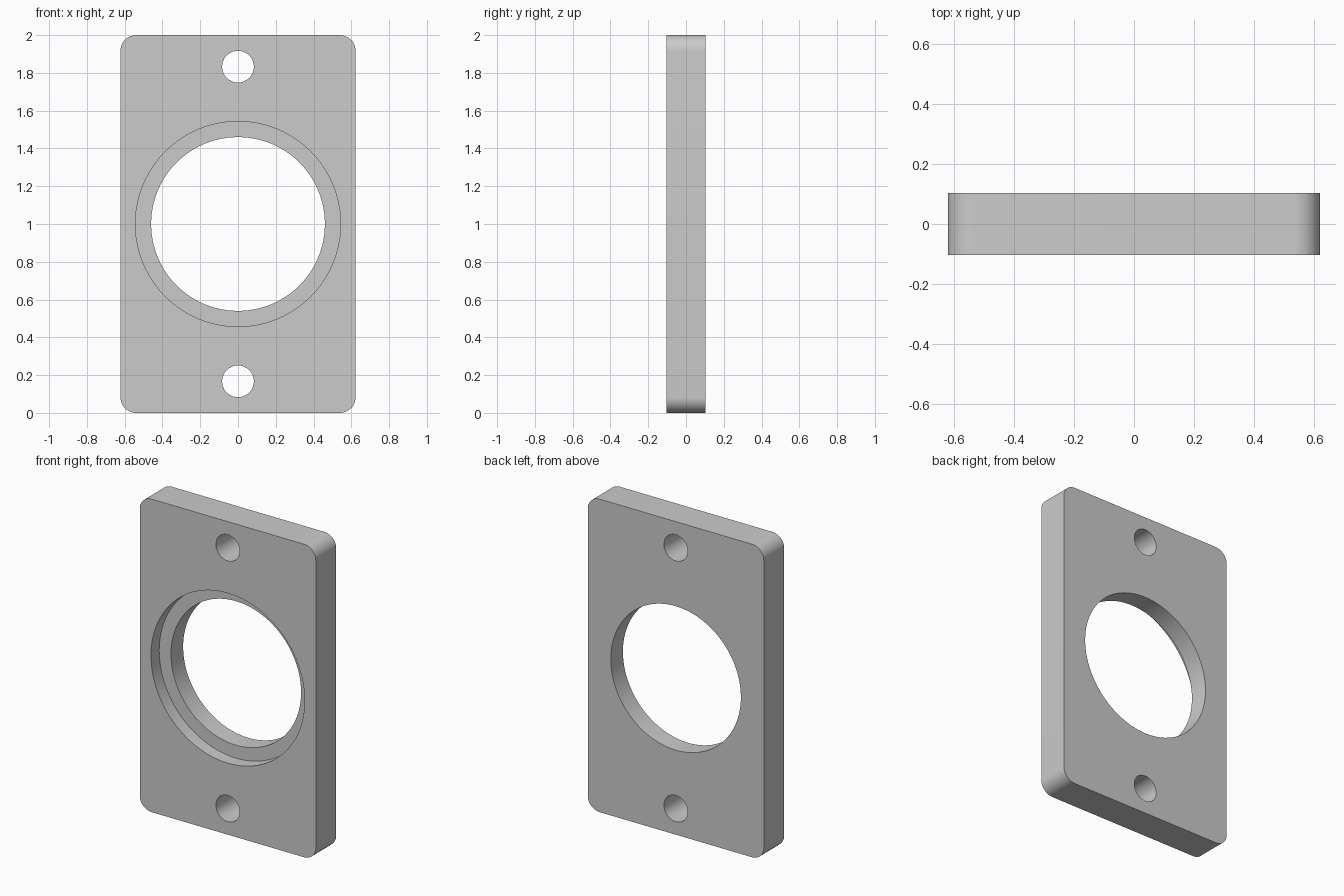
import bpy
import bmesh
import math
from mathutils import Matrix, Vector

WIDTH, HEIGHT, DEPTH = 1.244, 2.0, 0.206
CORNER = 0.083
FRONT, BACK = -DEPTH / 2, DEPTH / 2
MID_Z = HEIGHT / 2
BOLT_OFFSET = 0.833

cube = bpy.data.objects.get("Cube")
if cube:
    bpy.data.objects.remove(cube, do_unlink=True)

grey = bpy.data.materials.new("plain grey")
colour = (0.6, 0.6, 0.6, 1)
grey.use_nodes = True
grey.diffuse_color = colour
grey.node_tree.nodes["Principled BSDF"].inputs["Base Color"].default_value = colour


def add_object(name, bm):
    mesh = bpy.data.meshes.new(name)
    bm.to_mesh(mesh)
    bm.free()
    mesh.materials.append(grey)
    obj = bpy.data.objects.new(name, mesh)
    bpy.context.collection.objects.link(obj)
    return obj


def cutter(name, radius, y0, y1, z, segments):
    """Cylinder along y used to drill the plate."""
    bm = bmesh.new()
    place = Matrix.Translation((0, (y0 + y1) / 2, z)) @ Matrix.Rotation(math.pi / 2, 4, "X")
    bmesh.ops.create_cone(bm, cap_ends=True, segments=segments, radius1=radius,
                          radius2=radius, depth=y1 - y0, matrix=place)
    obj = add_object(name, bm)
    obj.hide_render = True
    return obj


# Plate: box with rounded upright corners
bm = bmesh.new()
bmesh.ops.create_cube(bm, size=1, matrix=Matrix.Translation((0, 0, MID_Z))
                      @ Matrix.Diagonal((WIDTH, DEPTH, HEIGHT, 1)))
corner_edges = [e for e in bm.edges
                if abs((e.verts[0].co - e.verts[1].co).normalized().dot(Vector((0, 1, 0)))) > 0.9]
bmesh.ops.bevel(bm, geom=corner_edges, offset=CORNER, segments=12, profile=0.5, affect="EDGES")
plate = add_object("mounting_plate", bm)

# Centre bore, stepped recess in the front, and two bolt holes
cutters = [
    cutter("centre_bore_cutter", 0.46, FRONT - 0.1, BACK + 0.1, MID_Z, 96),
    cutter("front_recess_cutter", 0.543, FRONT - 0.1, FRONT + 0.083, MID_Z, 96),
]
for side, label in ((1, "top"), (-1, "bottom")):
    cutters.append(cutter(label + "_bolt_hole_cutter", 0.084, FRONT - 0.1, BACK + 0.1,
                          MID_Z + side * BOLT_OFFSET, 48))

bpy.ops.object.select_all(action="DESELECT")
plate.select_set(True)
bpy.context.view_layer.objects.active = plate
for tool in cutters:
    mod = plate.modifiers.new(tool.name, "BOOLEAN")
    mod.operation = "DIFFERENCE"
    mod.solver = "EXACT"
    mod.object = tool
    bpy.ops.object.modifier_apply(modifier=mod.name)
for tool in cutters:
    bpy.data.objects.remove(tool, do_unlink=True)

bpy.ops.object.shade_smooth_by_angle(angle=math.radians(30))
